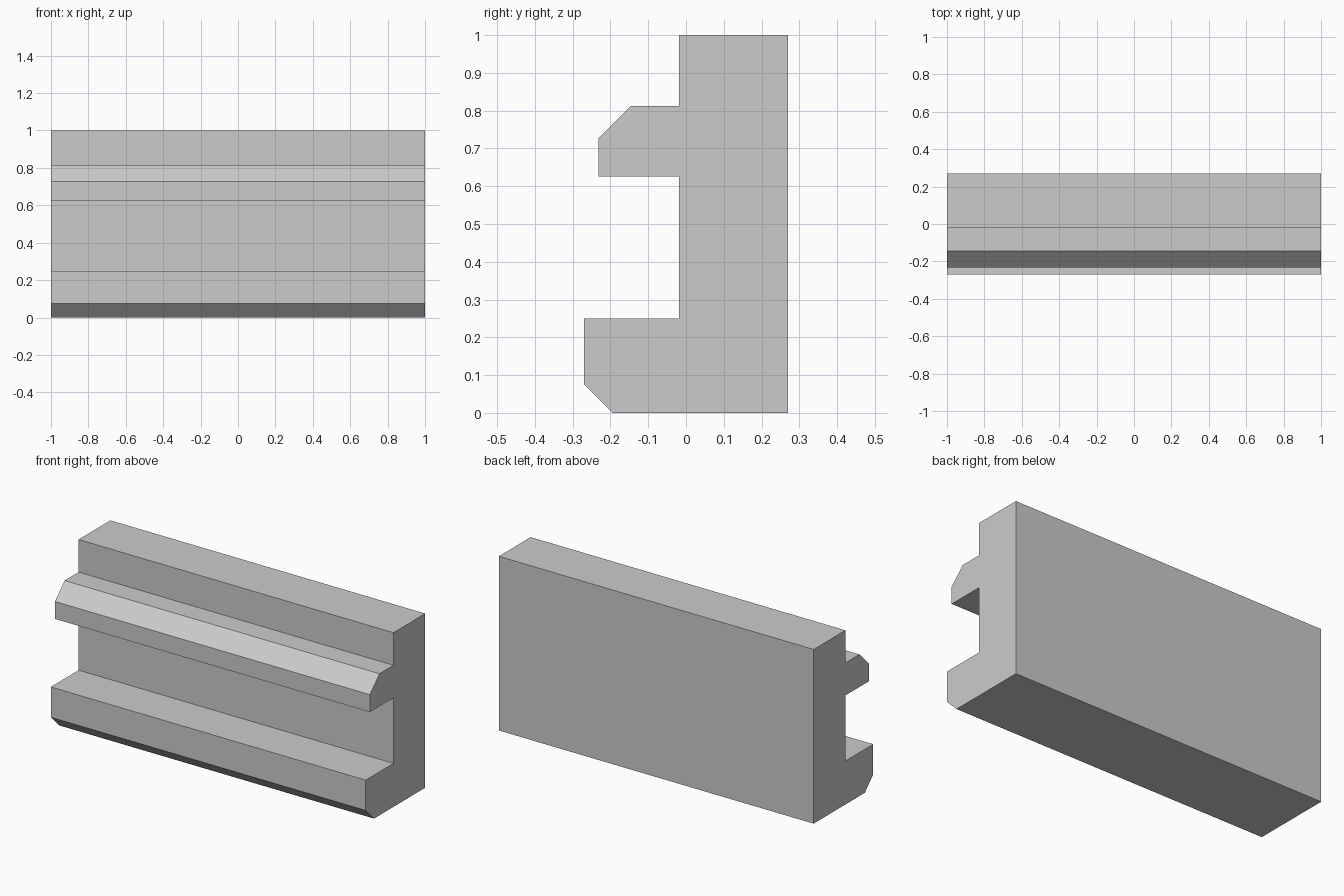
import bpy
import bmesh

cube = bpy.data.objects.get("Cube")
if cube:
    bpy.data.objects.remove(cube, do_unlink=True)

GREY = (0.6, 0.6, 0.6, 1.0)
LENGTH = 2.0

# Plain grey material
mat = bpy.data.materials.new("light_grey")
mat.use_nodes = True
mat.diffuse_color = GREY
mat.node_tree.nodes["Principled BSDF"].inputs["Base Color"].default_value = GREY

# Cross-section (y, z): back wall, chamfered upper rail, chamfered foot
profile = [
    (0.27, 0), (0.27, 1), (-0.018, 1),
    (-0.018, 0.813), (-0.145, 0.813), (-0.232, 0.726), (-0.232, 0.626),
    (-0.018, 0.626), (-0.018, 0.25), (-0.27, 0.25),
    (-0.27, 0.076), (-0.194, 0),
]

# Extrude the section along x
bm = bmesh.new()
end = bm.faces.new([bm.verts.new((-LENGTH / 2, y, z)) for y, z in profile])
result = bmesh.ops.extrude_face_region(bm, geom=[end], use_keep_orig=True)
moved = [g for g in result["geom"] if isinstance(g, bmesh.types.BMVert)]
bmesh.ops.translate(bm, vec=(LENGTH, 0, 0), verts=moved)
bmesh.ops.recalc_face_normals(bm, faces=bm.faces)

mesh = bpy.data.meshes.new("railed_wall_panel")
bm.to_mesh(mesh)
bm.free()
mesh.materials.append(mat)
panel = bpy.data.objects.new("railed_wall_panel", mesh)
bpy.context.collection.objects.link(panel)
